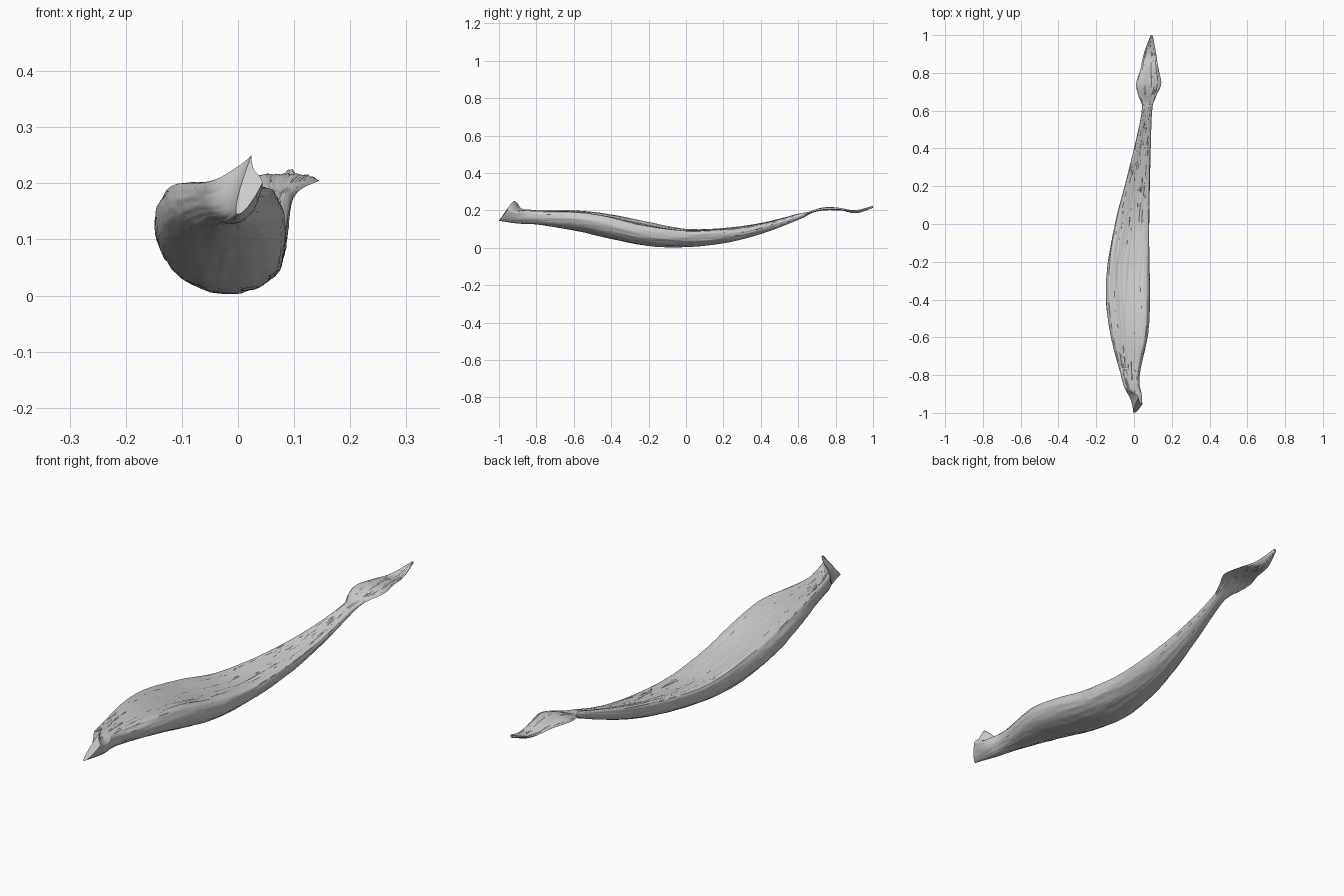
import bpy, bmesh, math
from mathutils import noise, Vector

if "Cube" in bpy.data.objects:
    bpy.data.objects.remove(bpy.data.objects["Cube"])

# Stations along the husk: y, left x, right x, keel z, rim z
S = [
    (-1.00, -0.02, 0.02, 0.145, 0.25),
    (-0.90, -0.045, 0.03, 0.13, 0.21),
    (-0.80, -0.07, 0.03, 0.125, 0.20),
    (-0.58, -0.125, 0.073, 0.09, 0.198),
    (-0.40, -0.148, 0.084, 0.048, 0.178),
    (-0.20, -0.138, 0.082, 0.01, 0.138),
    (0.00, -0.10, 0.08, 0.005, 0.10),
    (0.20, -0.05, 0.083, 0.026, 0.104),
    (0.40, 0.0, 0.088, 0.074, 0.13),
    (0.62, 0.043, 0.098, 0.158, 0.18),
    (0.68, 0.024, 0.118, 0.19, 0.19),
    (0.74, 0.012, 0.143, 0.206, 0.20),
    (0.82, 0.034, 0.13, 0.203, 0.20),
    (0.91, 0.054, 0.116, 0.186, 0.197),
    (1.00, 0.088, 0.098, 0.214, 0.218),
]
ROWS, COLS = 320, 56


def ramp(v, a, b):
    t = max(0, min(1, (v - a) / (b - a)))
    return t * t * (3 - 2 * t)


def station(y):
    """Smooth cubic interpolation between stations."""
    i = max(k for k in range(len(S) - 1) if S[k][0] <= y)
    a, b = S[i], S[i + 1]
    p, n = S[max(i - 1, 0)], S[min(i + 2, len(S) - 1)]
    h = b[0] - a[0]
    t = (y - a[0]) / h
    out = []
    for k in range(1, 5):
        ma = (b[k] - p[k]) / (b[0] - p[0]) * h
        mb = (n[k] - a[k]) / (n[0] - a[0]) * h
        out.append((2*t**3 - 3*t**2 + 1) * a[k] + (t**3 - 2*t**2 + t) * ma
                   + (3*t**2 - 2*t**3) * b[k] + (t**3 - t**2) * mb)
    return out


def outer(y, u):
    """Underside: u runs from the left rim (-1) over the keel to the right rim (1)."""
    xl, xr, zb, rim = station(y)
    front = 1 - ramp(y, -1.0, -0.84)
    # rims curl inward along the body, and open out on blade and front end
    wrap = 120 - 15 * ramp(y, -0.4, 0.1) - 40 * ramp(y, 0.62, 0.72) - 42 * front
    A = math.radians(wrap)
    reach = 1 if wrap > 90 else math.sin(A)
    x = (xl + xr) / 2 + (xr - xl) / 2 * math.sin(u * A) / reach
    # the right rim sits lower than the left
    if u > 0:
        rim -= 0.008 + 0.02 * math.exp(-((y + 0.25) / 0.2) ** 2) + 0.04 * front
        rim += 0.012 * ramp(y, 0.5, 0.72)
    z = zb + (rim - zb) * (1 - math.cos(u * A)) / (1 - math.cos(A))
    # front end leans right as it rises, with a slanted cut
    rise = max(0, z - zb)
    return Vector((x + front * 0.42 * rise, y + front * 0.8 * rise, max(z, 0)))


def fibres(y, u, side):
    n = noise.noise(Vector((u * 18, y * 5, side))) * 0.0022
    n += noise.noise(Vector((u * 6, y * 6, 7 + side))) * 0.002
    return n + noise.noise(Vector((u * 40, y * 25, 3 + side))) * 0.0012


def section(y):
    """Closed loop: rounded underside, then the gently dished top."""
    left, right = outer(y, -1), outer(y, 1)
    fill = 0.85 * (1 - ramp(y, 0.6, 0.7))
    xl, xr = station(y)[:2]
    amp = min(1, (xr - xl) / 0.12)
    loop = []
    for c in range(COLS + 1):
        u = 2 * c / COLS - 1
        p = outer(y, u)
        f = fibres(y, u, 0) * amp
        loop.append(p + Vector((-math.sin(u * 1.9), 0, math.cos(u * 1.9))) * f)
    for c in range(COLS - 1, 0, -1):
        u = 2 * c / COLS - 1
        p = outer(y, u).lerp(left.lerp(right, (u + 1) / 2), fill)
        p.z += (1 - u ** 4) * 0.010 + fibres(y, u, 20) * amp * (1 - u ** 6)
        loop.append(p)
    return loop


# Curved husk: dished body, narrow neck and thin domed blade in one skin
bm = bmesh.new()
rings = []
for r in range(ROWS + 1):
    y = min(-1 + 2 * r / ROWS, 0.99999)
    rings.append([bm.verts.new(p) for p in section(y)])
N = len(rings[0])
for a, b in zip(rings, rings[1:]):
    for c in range(N):
        d = (c + 1) % N
        bm.faces.new((a[c], b[c], b[d], a[d]))
# end caps bridge the underside to the top
for ring in (rings[0], rings[-1]):
    for c in range(COLS):
        quad = [ring[c], ring[c + 1], ring[(N - c - 1) % N], ring[(N - c) % N]]
        quad = list(dict.fromkeys(quad))
        if len(quad) > 2:
            break
bm.faces.new(rings[0])
bm.faces.new(list(reversed(rings[-1])))
bmesh.ops.recalc_face_normals(bm, faces=bm.faces)
me = bpy.data.meshes.new("dried_husk")
bm.to_mesh(me)
bm.free()
husk = bpy.data.objects.new("dried_husk", me)
bpy.context.collection.objects.link(husk)
bpy.context.view_layer.objects.active = husk
husk.select_set(True)
bpy.ops.object.shade_smooth_by_angle(angle=math.radians(50))
